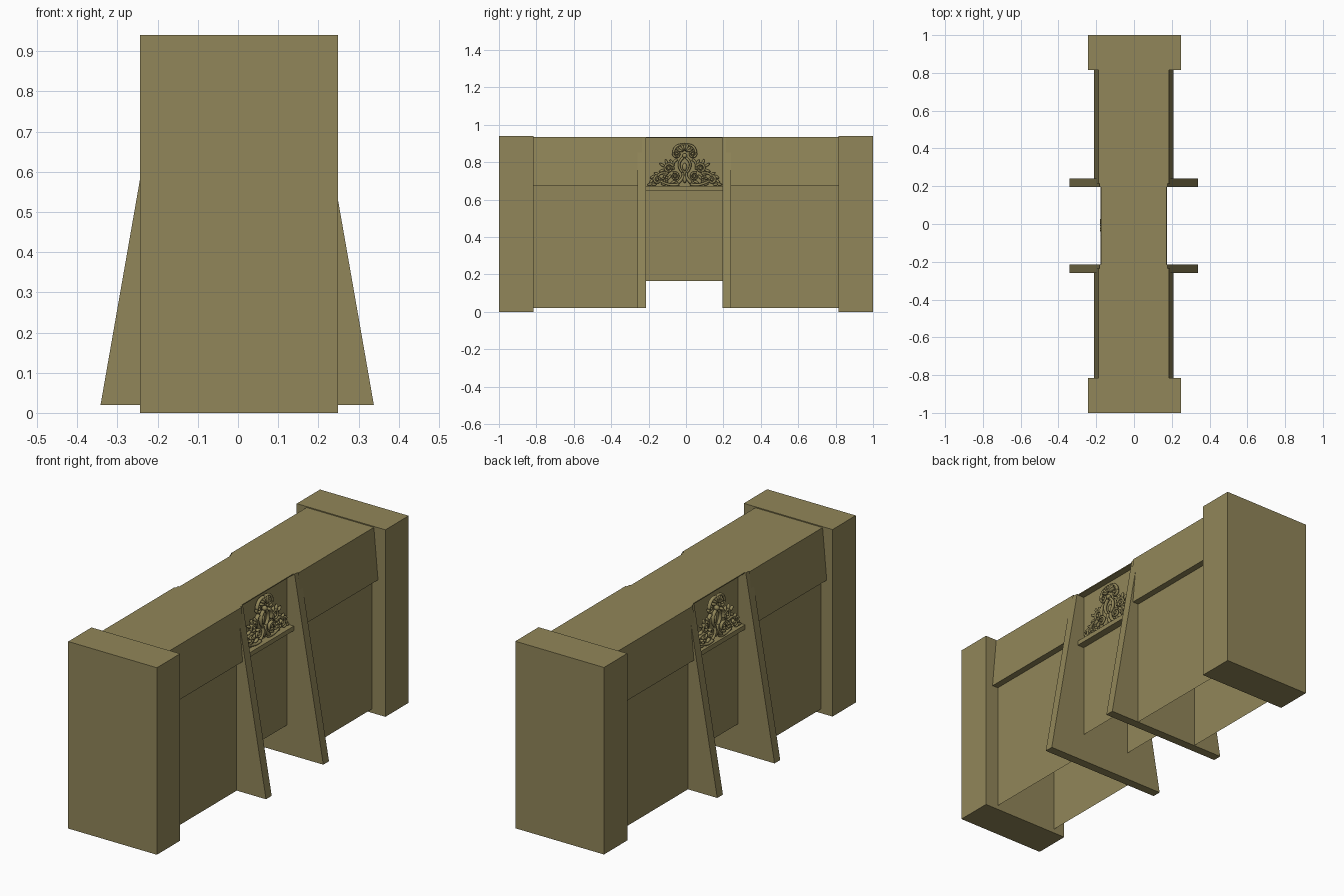
import bpy, bmesh, math
from mathutils import Matrix, Vector

if "Cube" in bpy.data.objects:
    bpy.data.objects.remove(bpy.data.objects["Cube"])

stone = bpy.data.materials.new("olive stone")
stone.diffuse_color = (0.285, 0.24, 0.10, 1)
stone.use_nodes = True
stone.node_tree.nodes["Principled BSDF"].inputs["Base Color"].default_value = stone.diffuse_color
CX, CY = -0.002, -0.01          # body centre


def finish(name, bm, smooth=False):
    me = bpy.data.meshes.new(name)
    for f in bm.faces:
        f.smooth = smooth
    bm.to_mesh(me)
    bm.free()
    me.materials.append(stone)
    ob = bpy.data.objects.new(name, me)
    bpy.context.collection.objects.link(ob)
    return ob


def box(name, x0, x1, y0, y1, z0, z1):
    bm = bmesh.new()
    size = Vector((x1 - x0, y1 - y0, z1 - z0))
    mid = Vector((x0 + x1, y0 + y1, z0 + z1)) / 2
    bmesh.ops.create_cube(bm, size=1, matrix=Matrix.Translation(mid) @ Matrix.Diagonal((*size, 1)))
    return finish(name, bm)


def shell(name, half, y0, y1, closed=False):
    """Extrude a mirrored (x, z) half profile along y; open at the bottom unless closed."""
    pts = half + [(-x, z) for x, z in reversed(half)]
    bm = bmesh.new()
    a = [bm.verts.new((CX + x, y0, z)) for x, z in pts]
    b = [bm.verts.new((CX + x, y1, z)) for x, z in pts]
    n = len(pts)
    for i in range(n if closed else n - 1):
        j = (i + 1) % n
        bm.faces.new((a[i], b[i], b[j], a[j]))
    if closed:
        bm.faces.new(a)
        bm.faces.new(b[::-1])
        bmesh.ops.recalc_face_normals(bm, faces=bm.faces)
    return finish(name, bm)


# End pillars
box("front_pillar", -0.244, 0.249, -1, -0.815, 0, 0.94)
box("back_pillar", -0.244, 0.249, 0.815, 1, 0, 0.94)

# Hollow wall sections with sloped, overhanging upper panels
wall = [(0.177, 0.02), (0.177, 0.677), (0.21, 0.677), (0.187, 0.935)]
shell("front_wall", wall, -0.816, CY - 0.225)
shell("back_wall", wall, CY + 0.225, 0.816)

# Recessed centre section with a thin top lip, raised above the opening
shell("centre_wall", [(0.138, 0.165), (0.138, 0.93), (0.173, 0.93), (0.173, 0.935)], CY - 0.21, CY + 0.21)

# Tapering buttress plates that run right through the wall
for name, s in (("front_buttress", -1), ("back_buttress", 1)):
    ys = sorted((CY + s * 0.205, CY + s * 0.25))
    shell(name, [(0.34, 0.02), (0.18, 0.935)], ys[0], ys[1], closed=True)

# Ledges under the ornaments
box("right_ledge", 0.13, 0.174, CY - 0.207, CY + 0.207, 0.65, 0.673)
box("left_ledge", -0.178, -0.134, CY - 0.207, CY + 0.207, 0.65, 0.673)


# ---- Carved ornament, drawn in (u = sideways, v = height, w = relief) ----
def sweep(bm, path, r0, r1, w, depth=1.5, sides=8):
    """Tapering tube along a flat (u, v) path."""
    rings, n = [], len(path)
    for i, (u, v) in enumerate(path):
        p, q = path[max(i - 1, 0)], path[min(i + 1, n - 1)]
        t = Vector((q[0] - p[0], q[1] - p[1])).normalized()
        r = r0 + (r1 - r0) * i / (n - 1)
        ring = []
        for k in range(sides):
            a = 2 * math.pi * k / sides
            c, s = r * math.cos(a), r * math.sin(a)
            ring.append(bm.verts.new((w + s * depth, u - t.y * c, v + t.x * c)))
        rings.append(ring)
    for a, b in zip(rings, rings[1:]):
        for k in range(sides):
            m = (k + 1) % sides
            bm.faces.new((a[k], a[m], b[m], b[k]))
    bm.faces.new(rings[0])
    bm.faces.new(rings[-1][::-1])


def scroll(bm, u, v, r_out, r_in, start, turns, thick, w):
    """Spiral volute with a round eye."""
    n = int(18 * abs(turns)) + 4
    path = []
    for i in range(n):
        f = i / (n - 1)
        a = math.radians(start) + 2 * math.pi * turns * f
        r = r_out + (r_in - r_out) * f
        path.append((u + r * math.cos(a), v + r * math.sin(a)))
    sweep(bm, path, thick, thick * 0.6, w)
    leaf(bm, u, v, r_in * 1.2, r_in * 1.2, 0, w, 0.012)


def leaf(bm, u, v, length, width, angle, w, relief=0.009):
    """Flattened ellipsoid, long axis at an angle in the u-v plane."""
    m = (Matrix.Translation((w, u, v)) @ Matrix.Rotation(math.radians(angle), 4, 'X')
         @ Matrix.Diagonal((relief, length, width, 1)))
    bmesh.ops.create_uvsphere(bm, u_segments=10, v_segments=6, radius=1, matrix=m)


def bend(p0, p1, p2, n=10):
    out = []
    for i in range(n + 1):
        t = i / n
        out.append(tuple((1 - t) ** 2 * a + 2 * t * (1 - t) * b + t * t * c for a, b, c in zip(p0, p1, p2)))
    return out


def ornament_half(bm):
    # crest shell and its framing scroll
    for a in (90, 66, 42, 18):
        r = math.radians(a)
        leaf(bm, 0.027 * math.cos(r), 0.855 + 0.027 * math.sin(r), 0.02, 0.007, a, 0.02, 0.012)
    sweep(bm, bend((0.0, 0.893), (0.055, 0.9), (0.06, 0.85)), 0.006, 0.007, 0.016)
    scroll(bm, 0.042, 0.845, 0.02, 0.006, 10, -1.2, 0.006, 0.014)
    # central cartouche
    leaf(bm, 0, 0.835, 0.013, 0.013, 0, 0.018, 0.014)
    sweep(bm, bend((0.008, 0.825), (0.05, 0.79), (0.012, 0.745)), 0.007, 0.006, 0.016)
    sweep(bm, bend((0.012, 0.745), (0.0, 0.72), (0.035, 0.69)), 0.006, 0.009, 0.014)
    leaf(bm, 0, 0.775, 0.022, 0.012, 90, 0.008)
    leaf(bm, 0, 0.71, 0.022, 0.01, 90, 0.014)
    # middle scrolls
    sweep(bm, bend((0.04, 0.815), (0.07, 0.80), (0.06, 0.76)), 0.007, 0.006, 0.012)
    scroll(bm, 0.085, 0.768, 0.026, 0.007, 160, -1.5, 0.007, 0.014)
    scroll(bm, 0.052, 0.725, 0.022, 0.006, 60, 1.5, 0.006, 0.018)
    for u, v, a in ((0.07, 0.80, 60), (0.098, 0.80, 75), (0.12, 0.785, 35), (0.122, 0.755, -20),
                    (0.06, 0.695, -25), (0.082, 0.72, -50), (0.10, 0.735, -35)):
        leaf(bm, u, v, 0.017, 0.007, a, 0.014)
    # lower sweep, end volute and leaf tips
    sweep(bm, bend((0.03, 0.683), (0.08, 0.67), (0.13, 0.70)), 0.008, 0.006, 0.014)
    sweep(bm, bend((0.09, 0.74), (0.13, 0.75), (0.145, 0.725)), 0.007, 0.006, 0.014)
    scroll(bm, 0.145, 0.708, 0.021, 0.006, 90, -1.5, 0.007, 0.012)
    for u, v, a in ((0.10, 0.70, 40), (0.112, 0.683, 5), (0.15, 0.738, 25), (0.172, 0.722, -35),
                    (0.178, 0.698, -50), (0.165, 0.682, 5), (0.185, 0.682, -10)):
        leaf(bm, u, v, 0.015, 0.007, a, 0.012)
    # rosette
    for k in range(5):
        a = 72 * k
        r = math.radians(a)
        leaf(bm, 0.105 + 0.011 * math.cos(r), 0.712 + 0.011 * math.sin(r), 0.009, 0.006, a, 0.016)


for name, side, base in (("right_ornament", 1, 0.135), ("left_ornament", -1, 0.148)):
    bm = bmesh.new()
    ornament_half(bm)
    # mirror the half sideways, then place it against the recess
    dup = bmesh.ops.duplicate(bm, geom=bm.verts[:] + bm.edges[:] + bm.faces[:])["geom"]
    for v in (g for g in dup if isinstance(g, bmesh.types.BMVert)):
        v.co.y = -v.co.y
    for v in bm.verts:
        v.co = (side * (base + v.co.x), v.co.y - 0.007, v.co.z)
    bmesh.ops.recalc_face_normals(bm, faces=bm.faces)
    finish(name, bm, smooth=True)
